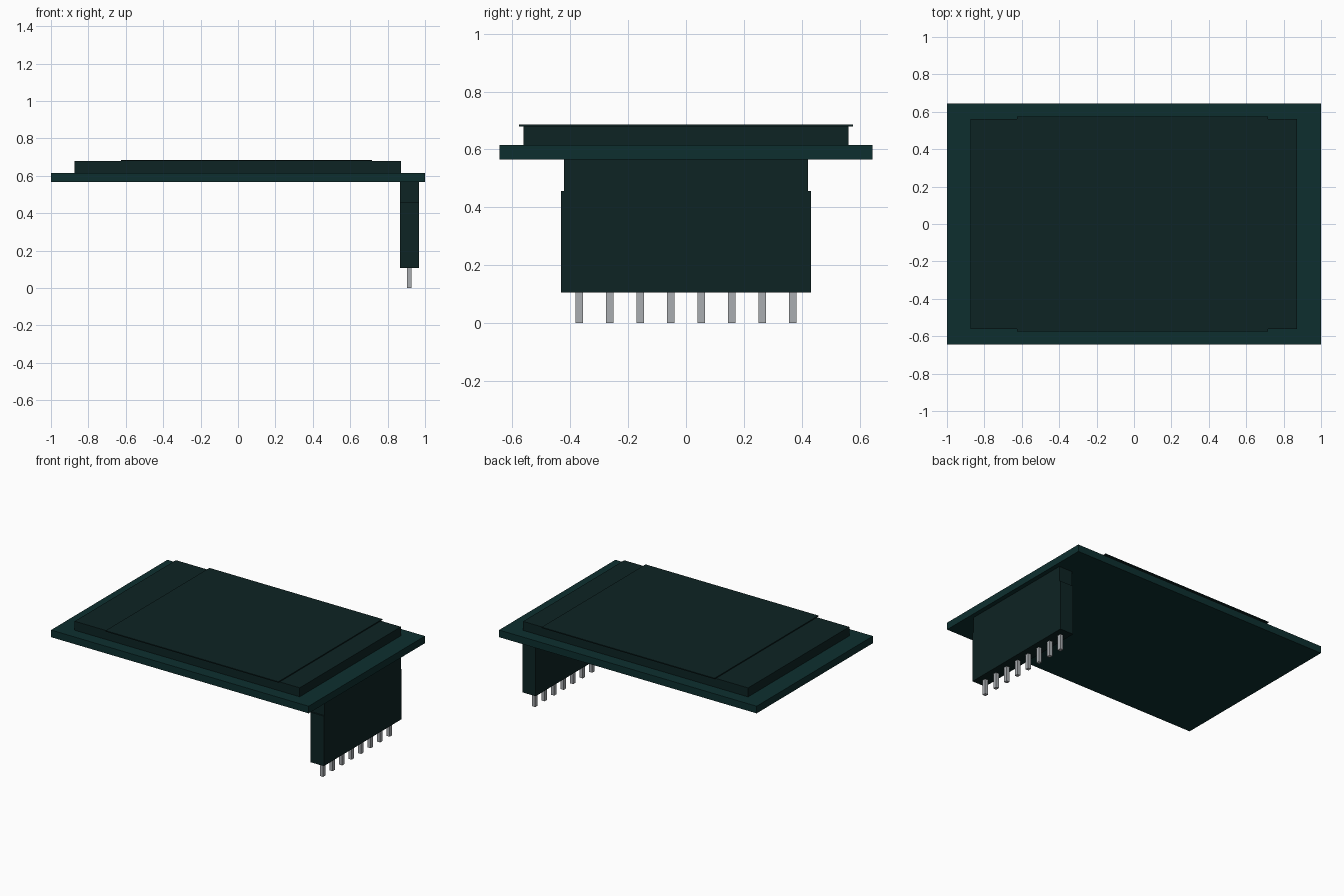
import bpy
import bmesh

if "Cube" in bpy.data.objects:
    bpy.data.objects.remove(bpy.data.objects["Cube"], do_unlink=True)


def make_material(name, rgb):
    mat = bpy.data.materials.new(name)
    mat.use_nodes = True
    colour = (*rgb, 1.0)
    mat.diffuse_color = colour
    bsdf = next(n for n in mat.node_tree.nodes if n.type == 'BSDF_PRINCIPLED')
    bsdf.inputs["Base Color"].default_value = colour
    return mat


def make_box(name, x, y, z, mat):
    """Box spanning the (min, max) ranges x, y and z."""
    bm = bmesh.new()
    bmesh.ops.create_cube(bm, size=1.0)
    for v in bm.verts:
        v.co = [(lo + hi) / 2 + c * (hi - lo)
                for c, (lo, hi) in zip(v.co, (x, y, z))]
    mesh = bpy.data.meshes.new(name)
    bm.to_mesh(mesh)
    bm.free()
    mesh.materials.append(mat)
    obj = bpy.data.objects.new(name, mesh)
    bpy.context.collection.objects.link(obj)
    return obj


board_green = make_material("dark teal", (0.004, 0.028, 0.028))
near_black = make_material("blackish teal", (0.004, 0.017, 0.017))
pin_metal = make_material("grey metal", (0.40, 0.42, 0.44))

# Circuit board with the display panel and its thin top film
make_box("circuit_board", (-1.0, 1.0), (-0.645, 0.645), (0.566, 0.616), board_green)
make_box("display_panel", (-0.875, 0.872), (-0.561, 0.561), (0.616, 0.679), near_black)
make_box("display_film", (-0.625, 0.717), (-0.576, 0.576), (0.679, 0.686), near_black)

# Pin header: narrow neck under the board, wider body below
make_box("header_neck", (0.865, 0.969), (-0.422, 0.422), (0.457, 0.566), near_black)
make_box("header_body", (0.865, 0.969), (-0.432, 0.432), (0.106, 0.457), near_black)

# Row of eight pins
PITCH = 0.1054
for i in range(8):
    y = (i - 3.5) * PITCH
    make_box(f"header_pin_{i + 1}", (0.904, 0.928), (y - 0.0125, y + 0.0125),
             (0.0, 0.106), pin_metal)
